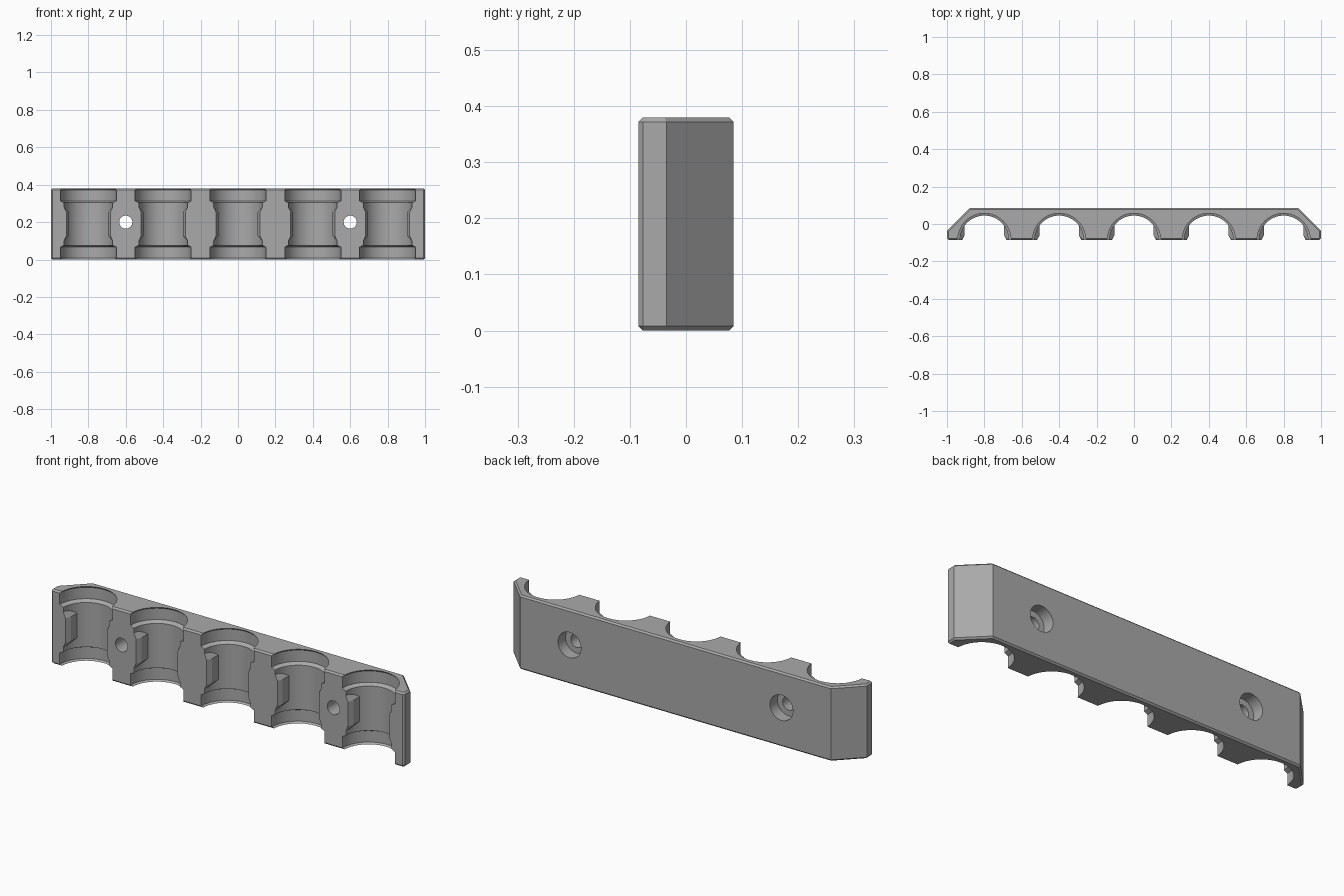
import bpy, bmesh, math
from mathutils import Matrix, Vector

if "Cube" in bpy.data.objects:
    bpy.data.objects.remove(bpy.data.objects["Cube"])

H, FRONT, BACK = 0.38, -0.085, 0.085
GROOVES = [-0.8, -0.4, 0, 0.4, 0.8]

grey = bpy.data.materials.new("plain grey")
grey.use_nodes = True
grey.diffuse_color = (0.4, 0.4, 0.4, 1)
grey.node_tree.nodes["Principled BSDF"].inputs["Base Color"].default_value = (0.4, 0.4, 0.4, 1)


def finish(name, bm):
    bmesh.ops.recalc_face_normals(bm, faces=bm.faces)
    mesh = bpy.data.meshes.new(name)
    bm.to_mesh(mesh)
    bm.free()
    mesh.materials.append(grey)
    obj = bpy.data.objects.new(name, mesh)
    bpy.context.collection.objects.link(obj)
    return obj


def lathe(bm, profile, matrix, steps):
    """Revolve an (r, z) profile that starts and ends on the axis."""
    verts = [bm.verts.new((r, 0, z)) for r, z in profile]
    edges = [bm.edges.new(pair) for pair in zip(verts, verts[1:])]
    before = set(bm.verts) - set(verts)
    bmesh.ops.spin(bm, geom=verts + edges, axis=(0, 0, 1), cent=(0, 0, 0),
                   angle=math.tau, steps=steps, use_merge=True)
    new = [v for v in bm.verts if v not in before]
    bmesh.ops.remove_doubles(bm, verts=new, dist=1e-5)
    new = [v for v in bm.verts if v not in before]
    bmesh.ops.transform(bm, matrix=matrix, verts=new)


# Rail body: outline with angled back corners, extruded, with chamfered rims
bm = bmesh.new()
half = [(0.992, FRONT), (1, FRONT + 0.008), (1, -0.035), (0.88, BACK)]
outline = half + [(-x, y) for x, y in reversed(half)]
base = bm.faces.new([bm.verts.new((x, y, 0)) for x, y in outline])
top = bmesh.ops.extrude_face_region(bm, geom=[base])["geom"]
bmesh.ops.translate(bm, vec=(0, 0, H), verts=[v for v in top if isinstance(v, bmesh.types.BMVert)])
rims = [e for e in bm.edges if abs(e.verts[0].co.z - e.verts[1].co.z) < 1e-6]
bmesh.ops.bevel(bm, geom=rims, offset=0.008, offset_type='OFFSET', segments=1, affect='EDGES')
body = finish("rail_body", bm)

# Cutter: stepped round grooves and counterbored screw holes
bm = bmesh.new()
lower = [(0, -0.02), (0.142, -0.02), (0.142, 0), (0.15, 0.008), (0.15, 0.066), (0.13, 0.076)]
groove = lower + [(r, H - z) for r, z in reversed(lower)]
for x in GROOVES:
    lathe(bm, groove, Matrix.Translation((x, FRONT, 0)), 64)
screw = [(0, -0.12), (0.035, -0.12), (0.035, 0.025), (0.065, 0.025), (0.065, 0.12), (0, 0.12)]
for x in (-0.6, 0.6):
    lathe(bm, screw, Matrix.Translation((x, 0, 0.2)) @ Matrix.Rotation(-math.pi / 2, 4, 'X'), 40)
cutter = finish("groove_cutter", bm)
cutter.hide_render = True

cut = body.modifiers.new("cut", 'BOOLEAN')
cut.operation, cut.solver, cut.object = 'DIFFERENCE', 'EXACT', cutter
bpy.context.view_layer.objects.active = body
body.select_set(True)
bpy.ops.object.modifier_apply(modifier=cut.name)
bpy.data.objects.remove(cutter)
bpy.ops.object.shade_smooth_by_angle(angle=math.radians(25))

# Retaining nubs: wedge on each side wall of every groove
inner = [(0.118, 0), (0.105, 0.025), (0.105, 0.08)]
root = [(0.131, 0), (0.131, 0.08)]
bm = bmesh.new()
for cx in GROOVES:
    for side in (-1, 1):
        verts = [bm.verts.new(Vector((cx + side * x, FRONT + y, H / 2 + sz * h)))
                 for pts, h in ((inner, 0.063), (root, 0.092))
                 for x, y in pts for sz in (-1, 1)]
        bmesh.ops.convex_hull(bm, input=verts)
bmesh.ops.dissolve_limit(bm, angle_limit=0.01, verts=bm.verts, edges=bm.edges)
finish("retaining_nubs", bm)
